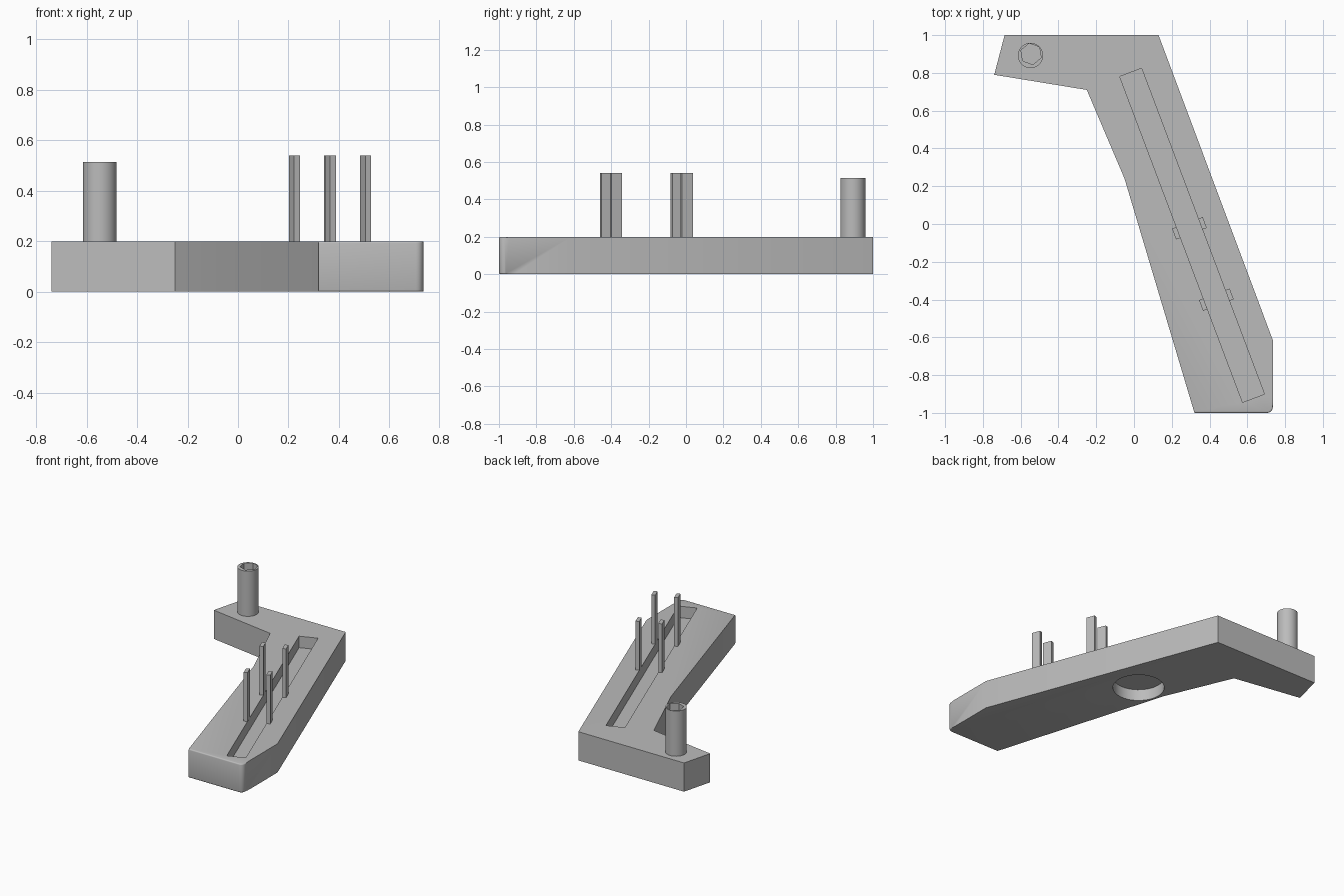
import bpy, bmesh, math
from mathutils import Vector, Matrix

cube = bpy.data.objects.get("Cube")
if cube:
    bpy.data.objects.remove(cube, do_unlink=True)

grey = bpy.data.materials.new("plain grey")
grey.use_nodes = True
COLOR = (0.5, 0.5, 0.5, 1)
grey.diffuse_color = COLOR
grey.node_tree.nodes["Principled BSDF"].inputs["Base Color"].default_value = COLOR


def finish(name, bm):
    bmesh.ops.recalc_face_normals(bm, faces=bm.faces)
    mesh = bpy.data.meshes.new(name)
    bm.to_mesh(mesh)
    bm.free()
    mesh.materials.append(grey)
    obj = bpy.data.objects.new(name, mesh)
    bpy.context.collection.objects.link(obj)
    return obj


def box(name, center, size, angle):
    bm = bmesh.new()
    mat = Matrix.LocRotScale(Vector(center), Matrix.Rotation(angle, 3, 'Z'), Vector(size))
    bmesh.ops.create_cube(bm, size=1, matrix=mat)
    return finish(name, bm)


def rod(name, x, y, z0, z1, radius, sides, turn=0):
    bm = bmesh.new()
    mat = Matrix.Translation((x, y, (z0 + z1) / 2)) @ Matrix.Rotation(turn, 4, 'Z')
    bmesh.ops.create_cone(bm, cap_ends=True, segments=sides, radius1=radius,
                          radius2=radius, depth=z1 - z0, matrix=mat)
    return finish(name, bm)


def cut(target, cutter):
    mod = target.modifiers.new(cutter.name, 'BOOLEAN')
    mod.operation = 'DIFFERENCE'
    mod.solver = 'EXACT'
    mod.object = cutter
    bpy.context.view_layer.objects.active = target
    bpy.ops.object.modifier_apply(modifier=mod.name)
    bpy.data.objects.remove(cutter, do_unlink=True)


def smooth(obj):
    bpy.ops.object.select_all(action='DESELECT')
    obj.select_set(True)
    bpy.context.view_layer.objects.active = obj
    bpy.ops.object.shade_smooth_by_angle(angle=math.radians(35))


# Angled base plate
TOP = 0.2
outline = [(-0.685, 1), (0.13, 1), (0.735, -0.615), (0.735, -1),
           (0.32, -1), (-0.05, 0.24), (-0.25, 0.71), (-0.74, 0.79)]
bm = bmesh.new()
face = bm.faces.new([bm.verts.new((x, y, 0)) for x, y in outline])
ext = bmesh.ops.extrude_face_region(bm, geom=[face])
bmesh.ops.translate(bm, vec=(0, 0, TOP),
                    verts=[v for v in ext["geom"] if isinstance(v, bmesh.types.BMVert)])
# Rounded front corner, then softened front rim
corner = [e for e in bm.edges if all(v.co.x > 0.7 and v.co.y < -0.9 for v in e.verts)]
bmesh.ops.bevel(bm, geom=corner, offset=0.03, segments=5, profile=0.5, affect='EDGES')
rim = [e for e in bm.edges if all(v.co.y < -0.965 for v in e.verts)
       and abs(e.verts[0].co.z - e.verts[1].co.z) < 0.01]
bmesh.ops.bevel(bm, geom=rim, offset=0.008, segments=3, profile=0.5, affect='EDGES')
base = finish("base_plate", bm)

# Long groove on top and round recess underneath
mid = Vector((0.3075, -0.06))
along = Vector((0.353, -0.936))
across = Vector((0.936, 0.353))
angle = math.atan2(along.y, along.x)
HALF = 0.0617
DEPTH = 0.08
cut(base, box("groove_cutter", (*mid, TOP), (1.843, 2 * HALF, 2 * DEPTH), angle))
cut(base, rod("recess_cutter", 0.146, 0.22, -0.1, 0.08, 0.166, 48))
smooth(base)

# Two pairs of upright pins beside the groove
for row, t in (("rear", -0.04), ("front", 0.364)):
    for side, s in (("right", -1), ("left", 1)):
        p = mid + along * t + across * s * (HALF + 0.0125)
        box(f"{row}_{side}_pin", (*p, 0.365), (0.061, 0.025, 0.35), angle)

# Round post with a six-sided socket
post = rod("post", -0.548, 0.892, 0.19, 0.515, 0.067, 40)
cut(post, rod("socket_cutter", -0.545, 0.9, 0.42, 0.6, 0.057, 6, math.radians(10)))
smooth(post)
